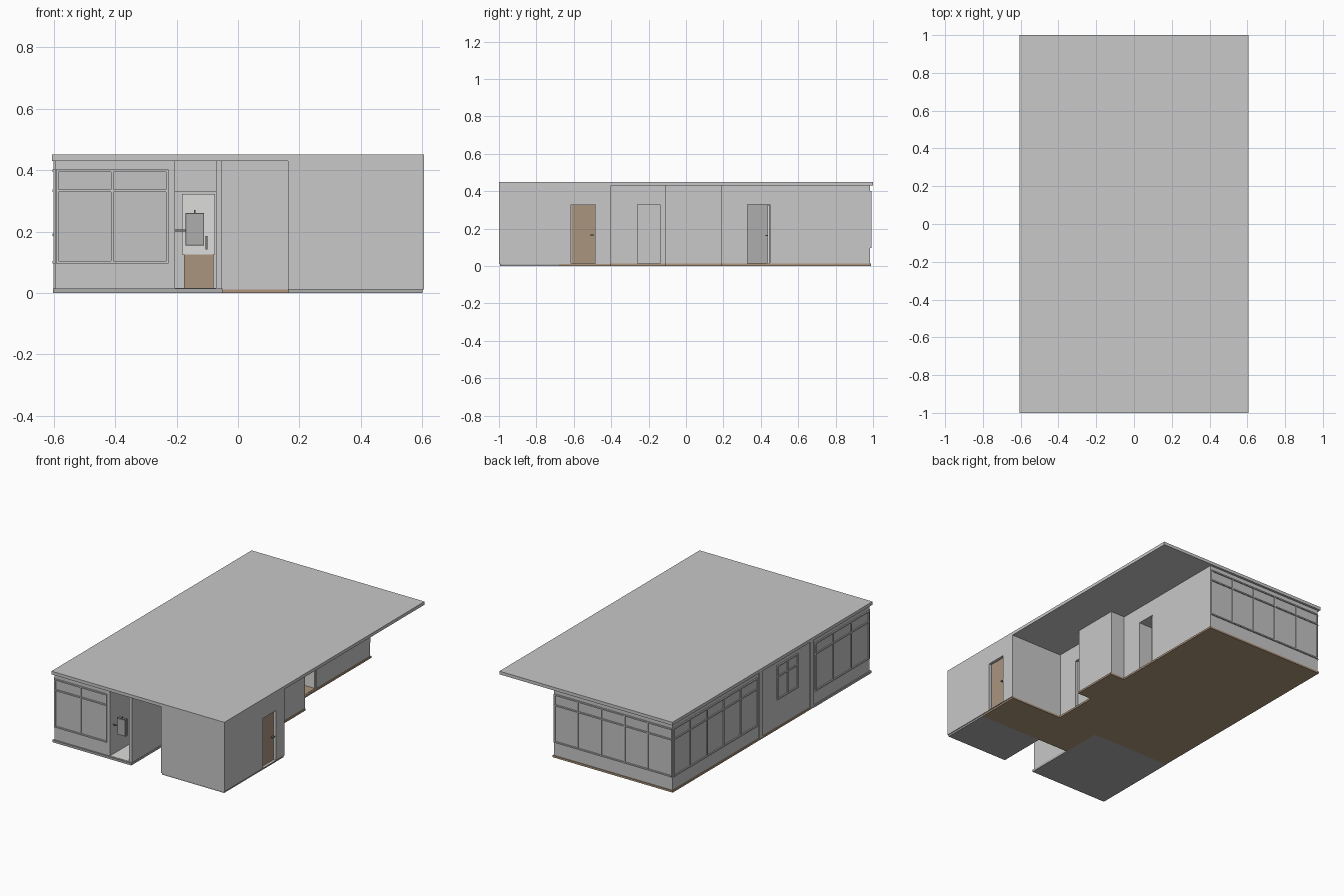
import bpy, bmesh

old = bpy.data.objects.get("Cube")
if old:
    bpy.data.objects.remove(old, do_unlink=True)


def material(name, rgb):
    m = bpy.data.materials.new(name)
    m.use_nodes = True
    m.diffuse_color = (*rgb, 1)
    m.node_tree.nodes["Principled BSDF"].inputs["Base Color"].default_value = (*rgb, 1)
    return m


WALL = material("wall grey", (0.58, 0.58, 0.58))
WHITE = material("white", (0.72, 0.72, 0.71))
GLASS = material("glass grey", (0.55, 0.55, 0.55))
SLAB = material("slab grey", (0.42, 0.42, 0.42))
TAN = material("tan wood", (0.4, 0.3, 0.21))
FLOOR = material("floor brown", (0.42, 0.3, 0.2))
DARK = material("dark metal", (0.2, 0.2, 0.19))
SHADE = material("interior grey", (0.42, 0.42, 0.42))


def prism(name, outline, z0, z1, mat):
    """Extrude a plan outline between two heights."""
    bm = bmesh.new()
    face = bm.faces.new([bm.verts.new((x, y, z0)) for x, y in outline])
    top = bmesh.ops.extrude_face_region(bm, geom=[face])["geom"]
    verts = [g for g in top if isinstance(g, bmesh.types.BMVert)]
    bmesh.ops.translate(bm, verts=verts, vec=(0, 0, z1 - z0))
    bmesh.ops.recalc_face_normals(bm, faces=bm.faces)
    mesh = bpy.data.meshes.new(name)
    bm.to_mesh(mesh)
    bm.free()
    mesh.materials.append(mat)
    ob = bpy.data.objects.new(name, mesh)
    bpy.context.collection.objects.link(ob)
    return ob


def box(name, x, y, z, mat):
    return prism(name, [(x[0], y[0]), (x[1], y[0]), (x[1], y[1]), (x[0], y[1])], *z, mat)


def cut(target, x, y, z):
    cutter = box("cutter", x, y, z, WALL)
    cutter.hide_render = True
    mod = target.modifiers.new("opening", "BOOLEAN")
    mod.operation = "DIFFERENCE"
    mod.solver = "EXACT"
    mod.object = cutter
    bpy.context.view_layer.objects.active = target
    bpy.ops.object.modifier_apply(modifier=mod.name)
    bpy.data.objects.remove(cutter, do_unlink=True)


def window(name, along, wall, out, a, z, panes, transom=None):
    """Framed window on a wall; along is the axis it runs on, out its outward sign."""
    def piece(label, span, height, depth, mat):
        d = sorted((wall - out * 0.004, wall + out * depth))
        x, y = (span, d) if along == "x" else (d, span)
        box(name + label, x, y, height, mat)

    t = 0.004
    piece("_glass", a, z, 0.001, GLASS)
    for i in range(panes + 1):
        p = a[0] + (a[1] - a[0]) * i / panes
        piece("_mullion", (p - t, p + t), z, 0.006, WALL)
    for h in [z[0], z[1]] + ([transom] if transom else []):
        piece("_rail", (a[0] - t, a[1] + t), (h - t, h + t), 0.008, WALL)


# Roof and floor slabs
box("roof", (-0.605, 0.605), (-1, 1), (0.43, 0.45), WALL)
prism("main_floor", [(-0.6, 0.99), (-0.6, -0.42), (-0.05, -0.42), (-0.05, -0.68),
                     (0.6, -0.68), (0.6, -0.4), (0.24, -0.4), (0.24, -0.11),
                     (0.34, -0.11), (0.34, 0.19), (0.24, 0.19), (0.24, 0.99)], 0, 0.012, FLOOR)
box("front_left_slab", (-0.602, -0.05), (-0.995, -0.42), (0, 0.014), SLAB)
box("front_right_slab", (0.165, 0.6), (-0.995, -0.68), (0, 0.014), SLAB)

# Building walls, with front passage, entry recess and side bay
walls = prism("walls", [(-0.595, 0.985), (-0.595, -0.985), (-0.205, -0.985), (-0.205, -0.7),
                        (-0.072, -0.7), (-0.072, -0.985), (-0.052, -0.985), (-0.052, -0.68),
                        (0.163, -0.68), (0.163, -1), (0.605, -1), (0.605, -0.4),
                        (0.235, -0.4), (0.235, -0.11), (0.335, -0.11), (0.335, 0.19),
                        (0.235, 0.19), (0.235, 0.985)], 0.011, 0.431, WALL)

# Doorways on the right side
DOOR_Z = (0.013, 0.328)
cut(walls, (0.585, 0.7), (-0.615, -0.485), DOOR_Z)
cut(walls, (0.215, 0.3), (-0.26, -0.14), DOOR_Z)
cut(walls, (0.05, 0.3), (0.33, 0.45), DOOR_Z)
box("wooden_door", (0.58, 0.59), (-0.613, -0.487), (0.014, 0.326), TAN)
box("wooden_door_handle", (0.59, 0.602), (-0.512, -0.492), (0.162, 0.168), DARK)
box("open_door_leaf", (0.11, 0.23), (0.437, 0.447), (0.016, 0.326), WHITE)
box("open_door_handle", (0.12, 0.145), (0.425, 0.437), (0.16, 0.166), DARK)
box("doorway_back", (0.046, 0.052), (0.33, 0.45), DOOR_Z, SHADE)
box("doorway_floor", (0.052, 0.232), (0.331, 0.449), (0.012, 0.015), FLOOR)

# Entry recess: framed door, lower panel and wall unit
box("entry_floor", (-0.205, -0.072), (-0.985, -0.7), (0.013, 0.016), WHITE)
box("entry_frame", (-0.205, -0.072), (-0.706, -0.7), (0.016, 0.33), WALL)
box("entry_door", (-0.182, -0.075), (-0.712, -0.705), (0.125, 0.322), WHITE)
box("entry_door_panel", (-0.175, -0.08), (-0.711, -0.705), (0.016, 0.125), TAN)
box("entry_door_handle", (-0.105, -0.1), (-0.725, -0.711), (0.142, 0.185), DARK)
box("entry_wall_unit", (-0.17, -0.11), (-0.965, -0.945), (0.155, 0.26), DARK)
box("entry_unit_face", (-0.167, -0.113), (-0.968, -0.965), (0.158, 0.257), SHADE)
box("entry_unit_bracket", (-0.205, -0.165), (-0.958, -0.952), (0.2, 0.206), DARK)
box("entry_unit_pipe", (-0.143, -0.138), (-0.957, -0.952), (0.26, 0.27), DARK)

# Windows on front, left side and back
SILL = (0.1, 0.398)
window("front_window", "x", -0.985, -1, (-0.588, -0.23), SILL, 2, 0.332)
window("back_window", "x", 0.985, 1, (-0.588, 0.228), SILL, 5, 0.332)
window("left_back_window", "y", -0.595, -1, (0.14, 0.978), SILL, 5, 0.332)
window("left_front_window", "y", -0.595, -1, (-0.972, -0.44), SILL, 3, 0.332)
window("left_small_window", "y", -0.595, -1, (-0.26, -0.06), (0.19, 0.398), 2, 0.332)

# Wall piers beside the small window
for y in (0.09, -0.42):
    box("left_pier", (-0.601, -0.59), (y, y + 0.035), (0.012, 0.43), WALL)
